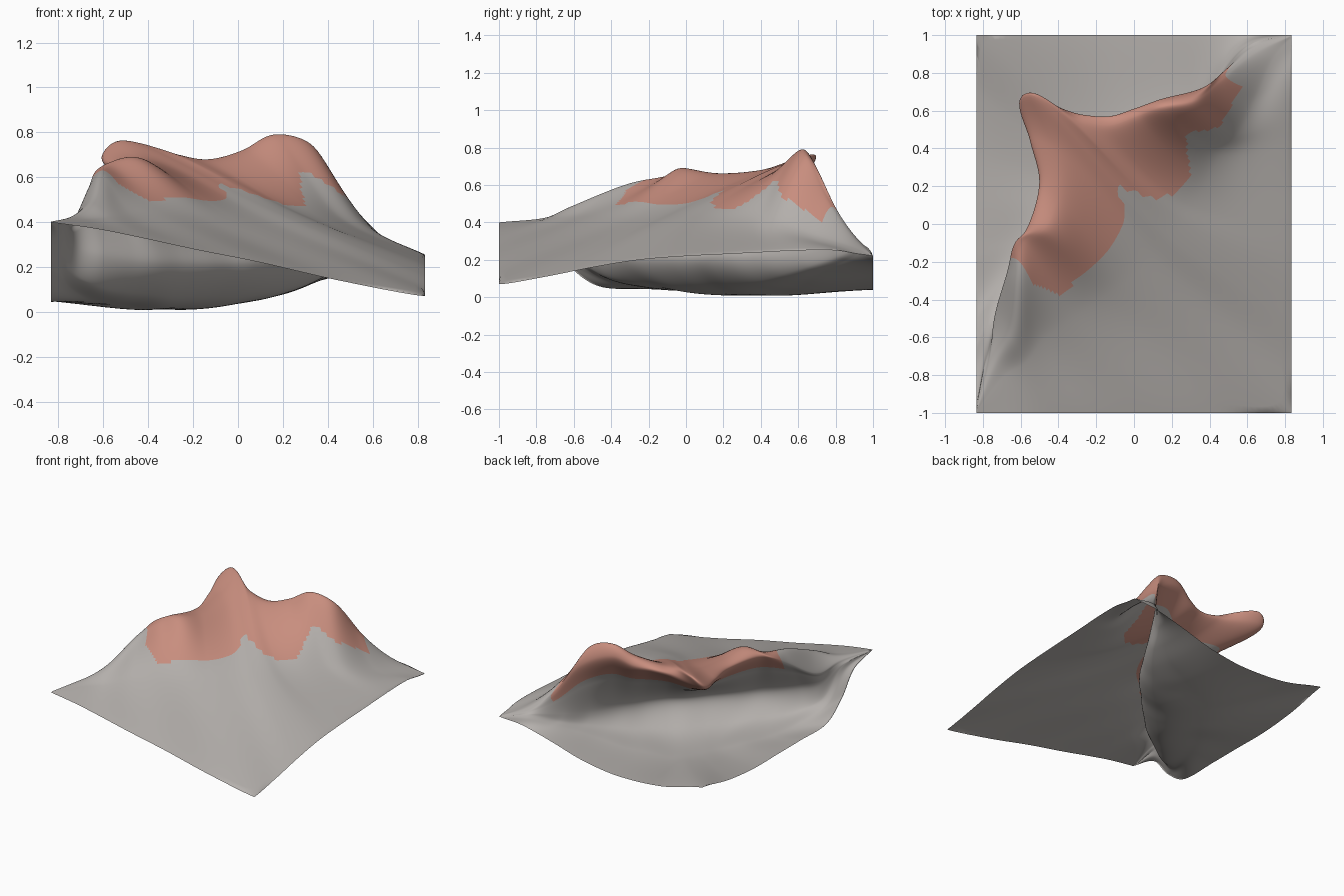
import bpy
import bmesh
from mathutils import Vector

cube = bpy.data.objects.get("Cube")
if cube:
    bpy.data.objects.remove(cube, do_unlink=True)

HALF_WIDTH, HALF_DEPTH = 0.833, 1.0
STEPS_ALONG, STEPS_ACROSS = 12, 24  # subdivisions between guide points


def make_material(name, rgb):
    material = bpy.data.materials.new(name)
    colour = (*rgb, 1.0)
    material.diffuse_color = colour
    material.use_nodes = True
    shader = material.node_tree.nodes["Principled BSDF"]
    shader.inputs["Base Color"].default_value = colour
    shader.inputs["Roughness"].default_value = 0.9
    return material


def guide(points):
    """Guide line running from the left corner to the right one, in hundredths."""
    corners = (-84, -100, 40), (84, 100, 22)
    return [Vector(p) / 100 for p in (corners[0], *points, corners[1])]


def spline(points, steps):
    """Centripetal Catmull-Rom curve through all points."""
    padded = [2 * points[0] - points[1], *points, 2 * points[-1] - points[-2]]
    result = []
    for a, b, c, d in zip(padded, padded[1:], padded[2:], padded[3:]):
        k1 = max((b - a).length, 1e-4) ** 0.5
        k2 = k1 + max((c - b).length, 1e-4) ** 0.5
        k3 = k2 + max((d - c).length, 1e-4) ** 0.5
        for step in range(steps):
            k = k1 + (k2 - k1) * step / steps
            ab = a.lerp(b, k / k1)
            bc = b.lerp(c, (k - k1) / (k2 - k1))
            cd = c.lerp(d, (k - k2) / (k3 - k2))
            abc = ab.lerp(bc, k / k2)
            bcd = bc.lerp(cd, (k - k1) / (k3 - k1))
            result.append(abc.lerp(bcd, (k - k1) / (k2 - k1)))
    result.append(points[-1].copy())
    return result


def clamp(p):
    return Vector((max(-HALF_WIDTH, min(HALF_WIDTH, p.x)),
                   max(-HALF_DEPTH, min(HALF_DEPTH, p.y)),
                   max(0.0, p.z)))


# Outer edge along the front and the +x side
front_edge = guide([
    (-63, -100, 37), (-43, -100, 33), (-20, -100, 28), (10, -100, 22),
    (45, -100, 14), (84, -100, 7), (84, -75, 11), (84, -50, 16), (84, -25, 20),
    (84, 0, 22), (84, 20, 23), (84, 40, 24), (84, 60, 25), (84, 80, 25),
    (84, 92, 23)])

# Middle of the broad slope
slope = guide([
    (-68, -80, 41), (-57, -73, 42), (-47, -60, 43), (-32, -50, 43),
    (-15, -38, 42), (0, -28, 41), (12, -18, 41), (20, -8, 43), (25, 2, 44),
    (30, 10, 43), (38, 22, 42), (45, 37, 42), (55, 48, 40), (65, 68, 33),
    (74, 88, 27)])

# Ridge top and the overhanging lip just beyond it
ridge = guide([
    (-73, -72, 43), (-66, -58, 49), (-62, -28, 61), (-58, -10, 65),
    (-47, -3, 69), (-40, 14, 66), (-42, 40, 68), (-54, 69, 76), (-28, 55, 70),
    (-13, 52, 68), (2, 57, 72), (16, 62, 79), (32, 65, 75), (46, 76, 52),
    (63, 90, 32)])
lip = guide([
    (-76, -70, 41), (-74, -50, 39), (-67, -25, 54), (-63, -10, 63),
    (-57, -3, 65), (-50, 22, 64), (-55, 45, 66), (-60, 66, 69), (-28, 58, 67),
    (-13, 57, 66), (0, 61, 67), (14, 66, 72), (36, 72, 62), (50, 83, 41),
    (61, 92, 31)])

# Deepest line of the hollow below the overhang
hollow = guide([
    (-78, -71, 38), (-72, -54, 28), (-60, -47, 25), (-47, -38, 23),
    (-36, -30, 22), (-25, -19, 22), (-13, -7, 22), (-3, 4, 22), (7, 14, 22),
    (15, 24, 22), (22, 35, 22), (29, 46, 22), (37, 60, 22), (46, 78, 26),
    (60, 94, 28)])

# Low floor and the outer edge along the -x side and the back
floor = guide([
    (-80, -74, 35), (-78, -54, 15), (-70, -34, 7), (-62, -12, 4),
    (-52, 7, 3), (-42, 20, 1), (-36, 30, 1), (-30, 42, 1), (-22, 50, 1),
    (-5, 56, 3), (8, 62, 5), (24, 67, 9), (36, 75, 14), (48, 87, 20),
    (62, 97, 25)])
back_edge = guide([
    (-84, -78, 34), (-84, -64, 18), (-84, -47, 6), (-84, -15, 5),
    (-84, 10, 5), (-84, 40, 5), (-84, 70, 8), (-84, 100, 14), (-50, 100, 6),
    (-15, 100, 4), (5, 100, 6), (20, 100, 9), (37, 100, 14), (52, 100, 18),
    (66, 100, 21)])

# Roof of the hollow, arched, and the toe of its steep inner wall
roof = [a.lerp(b, 0.5) for a, b in zip(lip, hollow)]
toe = [a.lerp(b, 0.25) for a, b in zip(hollow, floor)]
for i in range(2, len(roof) - 2):
    roof[i].z += 0.02
    toe[i].z = hollow[i].z * 0.25 + floor[i].z * 0.75

guides = [front_edge, slope, ridge, lip, roof, hollow, toe, floor, back_edge]
dense_guides = [spline(line, STEPS_ALONG) for line in guides]
sections = [spline(list(row), STEPS_ACROSS) for row in zip(*dense_guides)]

# Share of the slope, measured down from the ridge, that is red at each station
red_reach = [0, 0, 0, 0.2, 0.74, 0.72, 0.7, 0.7, 0.68, 0.77, 0.82, 0.82, 0.52, 0.66, 0.58, 0.5, 0]
RED_START, RED_END = 3.4, 14.15


def is_red(station, across):
    if not RED_START < station < RED_END:
        return False
    i = int(station)
    reach = red_reach[i] + (red_reach[i + 1] - red_reach[i]) * (station - i)
    return 2 - reach < across < 3.75


# Ground sheet
bm = bmesh.new()
grid = [[bm.verts.new(clamp(p)) for p in section] for section in sections]
for i in range(len(grid) - 1):
    for j in range(len(grid[0]) - 1):
        face = bm.faces.new((grid[i][j], grid[i + 1][j],
                             grid[i + 1][j + 1], grid[i][j + 1]))
        face.smooth = True
        face.material_index = int(is_red((i + 0.5) / STEPS_ALONG,
                                         (j + 0.5) / STEPS_ACROSS))
bmesh.ops.remove_doubles(bm, verts=bm.verts, dist=0.0005)

mesh = bpy.data.meshes.new("overhanging_cliff")
bm.to_mesh(mesh)
bm.free()
mesh.materials.append(make_material("grey_rock", (0.46, 0.435, 0.415)))
mesh.materials.append(make_material("red_clay", (0.58, 0.27, 0.21)))
cliff = bpy.data.objects.new("overhanging_cliff", mesh)
bpy.context.collection.objects.link(cliff)
